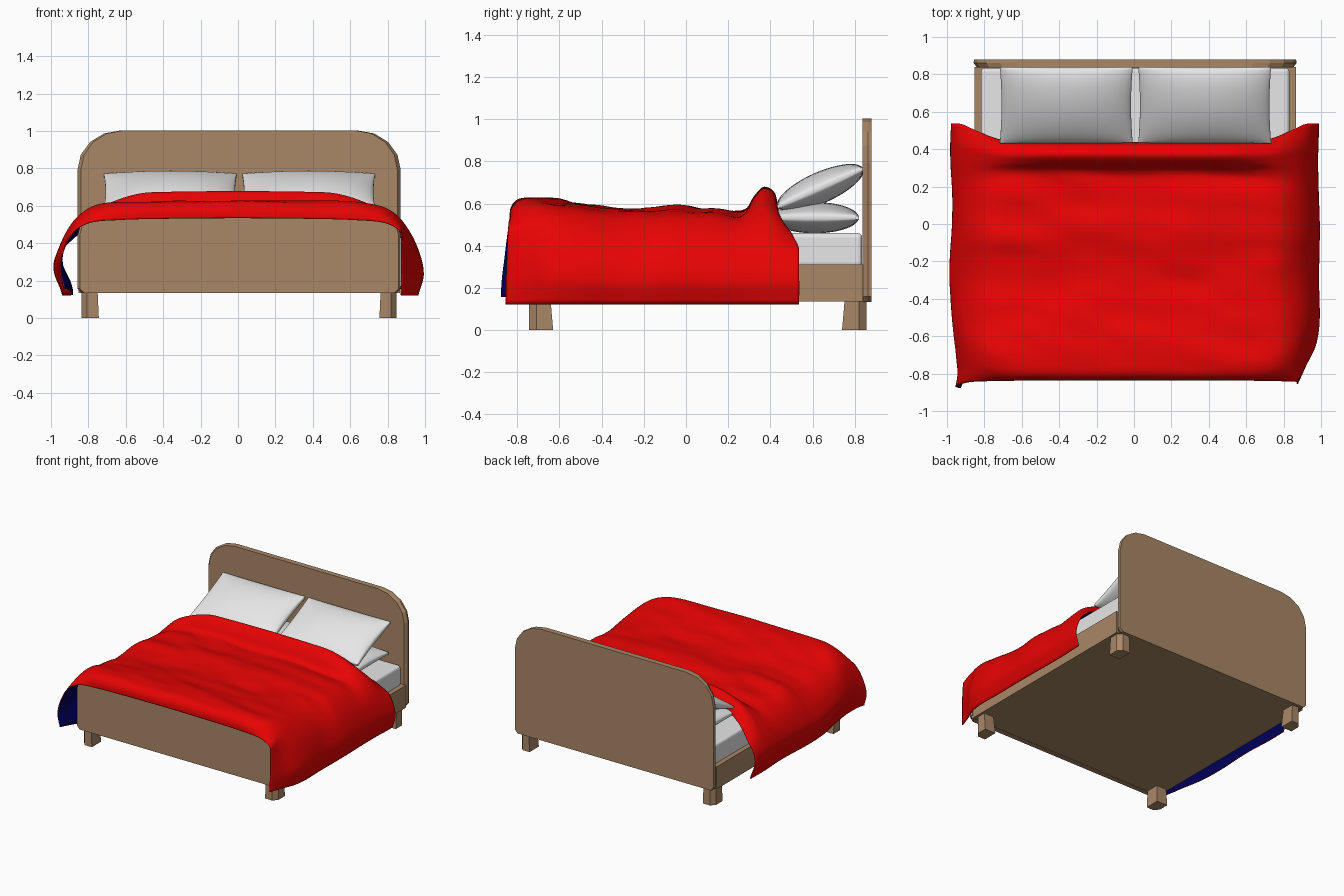
import bpy, bmesh, math
from mathutils import Vector, Matrix, noise

if "Cube" in bpy.data.objects:
    bpy.data.objects.remove(bpy.data.objects["Cube"])


def material(name, rgb):
    m = bpy.data.materials.new(name)
    m.diffuse_color = (*rgb, 1)
    m.use_nodes = True
    m.node_tree.nodes["Principled BSDF"].inputs["Base Color"].default_value = m.diffuse_color
    return m


WOOD = material("brown wood", (0.4, 0.245, 0.135))
LINEN = material("white linen", (0.8, 0.8, 0.8))
RED = material("red cloth", (0.8, 0.001, 0.001))
NAVY = material("navy lining", (0.0, 0.0, 0.1))
OX = 0.006  # the bed frame sits slightly right of the blanket's middle


def add(name, verts, faces, mats, smooth=None):
    me = bpy.data.meshes.new(name)
    me.from_pydata(verts, [], faces)
    ob = bpy.data.objects.new(name, me)
    bpy.context.collection.objects.link(ob)
    for m in mats:
        me.materials.append(m)
    if smooth:
        bpy.ops.object.select_all(action='DESELECT')
        ob.select_set(True)
        bpy.context.view_layer.objects.active = ob
        bpy.ops.object.shade_smooth_by_angle(angle=math.radians(smooth))
    return ob


def loft(name, rings, mats):
    """Skin a list of equal-length rings and cap both ends."""
    n = len(rings[0])
    verts = [p for r in rings for p in r]
    faces = [tuple(range(n)), tuple(range(len(verts) - n, len(verts)))]
    for k in range(len(rings) - 1):
        for i in range(n):
            j = (i + 1) % n
            faces.append((k * n + i, k * n + j, k * n + n + j, k * n + n + i))
    ob = add(name, verts, faces, mats)
    bm = bmesh.new()
    bm.from_mesh(ob.data)
    bmesh.ops.recalc_face_normals(bm, faces=bm.faces)
    bm.to_mesh(ob.data)
    bm.free()
    return ob


def bevel(ob, width, segs):
    m = ob.modifiers.new("bevel", 'BEVEL')
    m.width, m.segments = width, segs


def box(name, x, y, z, mats):
    return loft(name, [[(a + OX, b, c) for a, b in
                        ((x[0], y[0]), (x[1], y[0]), (x[1], y[1]), (x[0], y[1]))] for c in z], mats)


def interp(table, t):
    """Smooth (Catmull-Rom style) lookup in a list of (t, value) points."""
    for i in range(len(table) - 1):
        (t0, v0), (t1, v1) = table[i], table[i + 1]
        if t <= t1:
            a, b = table[max(i - 1, 0)], table[min(i + 2, len(table) - 1)]
            h = t1 - t0
            m0 = (v1 - a[1]) / (t1 - a[0]) * h
            m1 = (b[1] - v0) / (b[0] - t0) * h
            s = max((t - t0) / h, 0)
            return ((2 * s**3 - 3 * s * s + 1) * v0 + (s**3 - 2 * s * s + s) * m0
                    + (3 * s * s - 2 * s**3) * v1 + (s**3 - s * s) * m1)
    return table[-1][1]


# Headboard and footboard: low-poly rounded panels, sides narrowing to the front
def board(name, ys, top, rx, rz, bottom=0.133, w=0.864, c=0.025):
    half = [(w - c, bottom), (w, bottom + c)]
    for k in range(5):
        a = math.radians(22.5 * k)
        half.append((w - rx + rx * math.cos(a), top - rz + rz * math.sin(a)))
    outline = half + [(-x, z) for x, z in reversed(half)]
    return loft(name, [[(x * (1 - inset / w) + OX, y, z) for x, z in outline]
                       for y, inset in ys], [WOOD])


board("headboard", ((0.837, 0.018), (0.862, 0), (0.88, 0.004)), 1.003, 0.23, 0.21)
board("footboard", ((-0.785, 0.012), (-0.765, 0), (-0.745, 0)), 0.585, 0.2, 0.14)

# Frame, mattress
box("bed_frame", (-0.86, 0.86), (-0.76, 0.84), (0.135, 0.31), [WOOD])
bevel(box("mattress", (-0.825, 0.825), (-0.75, 0.835), (0.3, 0.46), [LINEN]), 0.02, 3)

# Legs: square posts with the outer corner cut, a little wider at the foot
for sx in (-1, 1):
    for sy, yo, label in ((-1, -0.745, "front"), (1, 0.855, "back")):
        def section(z, wx, wy):
            pts = [(0, 0.035), (0.03, 0), (wx, 0), (wx, wy), (0, wy)]
            return [(OX + sx * (0.842 - px), yo - sy * py, z) for px, py in pts]
        loft(f"{label}_leg_{'left' if sx < 0 else 'right'}",
             [section(0, 0.092, 0.115), section(0.15, 0.085, 0.102)], [WOOD])


# Pillows: puffed cushions with a seam and pinched edges
def pillow(name, centre, size, puff, tilt):
    n = 24
    M = Matrix.Translation(centre) @ Matrix.Rotation(math.radians(tilt), 4, 'X')
    verts, faces = [], []
    for s in (1, -1):
        base = len(verts)
        for j in range(n + 1):
            for i in range(n + 1):
                u = math.sin((i / n - 0.5) * math.pi)
                v = math.sin((j / n - 0.5) * math.pi)
                x = u * size[0] * (1 - 0.025 * (1 - v * v))
                y = v * size[1] * (1 - 0.02 * (1 - u * u))
                e = max((1 - u * u) * (1 - v * v), 0)
                verts.append(M @ Vector((x, y, s * (0.008 + puff * e ** 0.55))))
        for j in range(n):
            for i in range(n):
                a = base + j * (n + 1) + i
                q = (a, a + 1, a + n + 2, a + n + 1)
                faces.append(q if s > 0 else q[::-1])
    # narrow seam strip joining both halves
    loop = ([i for i in range(n)] + [j * (n + 1) + n for j in range(n)]
            + [n * (n + 1) + i for i in range(n, 0, -1)] + [j * (n + 1) for j in range(n, 0, -1)])
    off = (n + 1) ** 2
    for k, a in enumerate(loop):
        b = loop[(k + 1) % len(loop)]
        faces.append((a, a + off, b + off, b))
    add(name, verts, faces, [LINEN], 50)


for side, cx in (("left", -0.362), ("right", 0.378)):
    pillow(f"lower_pillow_{side}", (cx, 0.61, 0.533), (0.352, 0.21), 0.066, 0)
    pillow(f"upper_pillow_{side}", (cx, 0.637, 0.675), (0.355, 0.223), 0.066, 24)

# Blanket: draped sheet, red outside and navy inside
ACROSS = [(0, 0), (0.3, 0.4), (0.48, 0.65), (0.58, 0.785), (0.67, 0.88), (0.78, 0.95),
          (0.9, 0.985), (1, 0.955)]
DROP = [(0, 0), (0.3, 0.01), (0.48, 0.03), (0.58, 0.085), (0.67, 0.24), (0.78, 0.48),
        (0.9, 0.76), (1, 1)]
ALONG = [(0, -0.838), (0.05, -0.83), (0.1, -0.795), (0.16, -0.72), (0.7, 0.18), (0.8, 0.28),
         (0.86, 0.325), (0.91, 0.37), (0.96, 0.42), (1, 0.438)]
TOP = [(0, 0.535), (0.05, 0.585), (0.1, 0.622), (0.16, 0.632), (0.25, 0.61), (0.4, 0.575),
       (0.48, 0.578), (0.55, 0.592), (0.65, 0.578), (0.75, 0.562), (0.85, 0.565), (1, 0.555)]
RIDGE = [(0, 0), (0.76, 0), (0.81, 0.016), (0.86, 0.074), (0.91, 0.118), (0.96, 0.095), (1, 0.03)]
# how far the flaps are drawn in towards the bed, by position along the bed
TUCK_LEFT = [(0, 0.3), (0.05, 0.3), (0.1, 0.2), (0.25, 0.05), (0.4, 0), (1, 0.05)]
TUCK_RIGHT = [(0, 0.95), (0.06, 0.6), (0.15, 0.12), (0.3, 0), (1, 0.05)]
# how far the left hem curls under, by position along the bed
CURL = [(0, 0.1), (0.05, 0.5), (0.12, 0.9), (0.2, 0.85), (0.35, 0.4), (0.5, 0.35), (1, 0.3)]


def step(t, a, b):
    t = min(max((t - a) / (b - a), 0), 1)
    return t * t * (3 - 2 * t)


def blanket_point(u, v):
    a, s = abs(u), (1 if u > 0 else -1)
    x, d = interp(ACROSS, a), interp(DROP, a)
    side = step(a, 0.46, 0.74)
    # the flaps run evenly along the bed and reach past both hems
    start = -0.845 - (0.03 if s < 0 else 0.01) * step(a, 0.6, 1)
    y = interp(ALONG, v) * (1 - side) + side * (start + (0.537 - start) * v)
    x -= max(x - 0.865, 0) * interp(TUCK_LEFT if s < 0 else TUCK_RIGHT, v)
    top = interp(TOP, v) + interp(RIDGE, v) * (1 - 0.85 * step(a, 0.34, 0.7))
    top += 0.03 * side * (1 - step(v, 0, 0.1))
    hem = 0.122 + (0.035 * (1 - step(v, 0, 0.2)) if s < 0 else 0)
    z = top * (1 - d) + hem * d
    # back corners sag onto the mattress
    z -= 0.035 * step(v, 0.9, 1) * step(a, 0.45, 0.58) * (1 - step(a, 0.65, 0.8))
    # soft wrinkles across the top, gentle waves on the flaps
    calm = step(v, 0.05, 0.2) * (1 - step(v, 0.75, 0.85))
    z += 0.018 * calm * (1 - side) * noise.noise((s * x * 3.4, y * 7.5 + s * x, 1.3))
    x += 0.016 * side * (noise.noise((y * 3, s * 2.0, z * 2)) + 0.5)
    if s < 0:
        x += (0.882 - x) * interp(CURL, v) * step(a, 0.8, 1)
    return (s * min(x, 1.0), y, z)


NU, NV = 100, 90
verts = [blanket_point(2 * i / NU - 1, j / NV) for j in range(NV + 1) for i in range(NU + 1)]
faces = [(a, a + 1, a + NU + 2, a + NU + 1)
         for j in range(NV) for i in range(NU) for a in [j * (NU + 1) + i]]
blanket = add("blanket", verts, faces, [RED, NAVY], 60)
shell = blanket.modifiers.new("thickness", 'SOLIDIFY')
shell.thickness, shell.offset = 0.006, -1
shell.material_offset = 1
shell.material_offset_rim = 0
